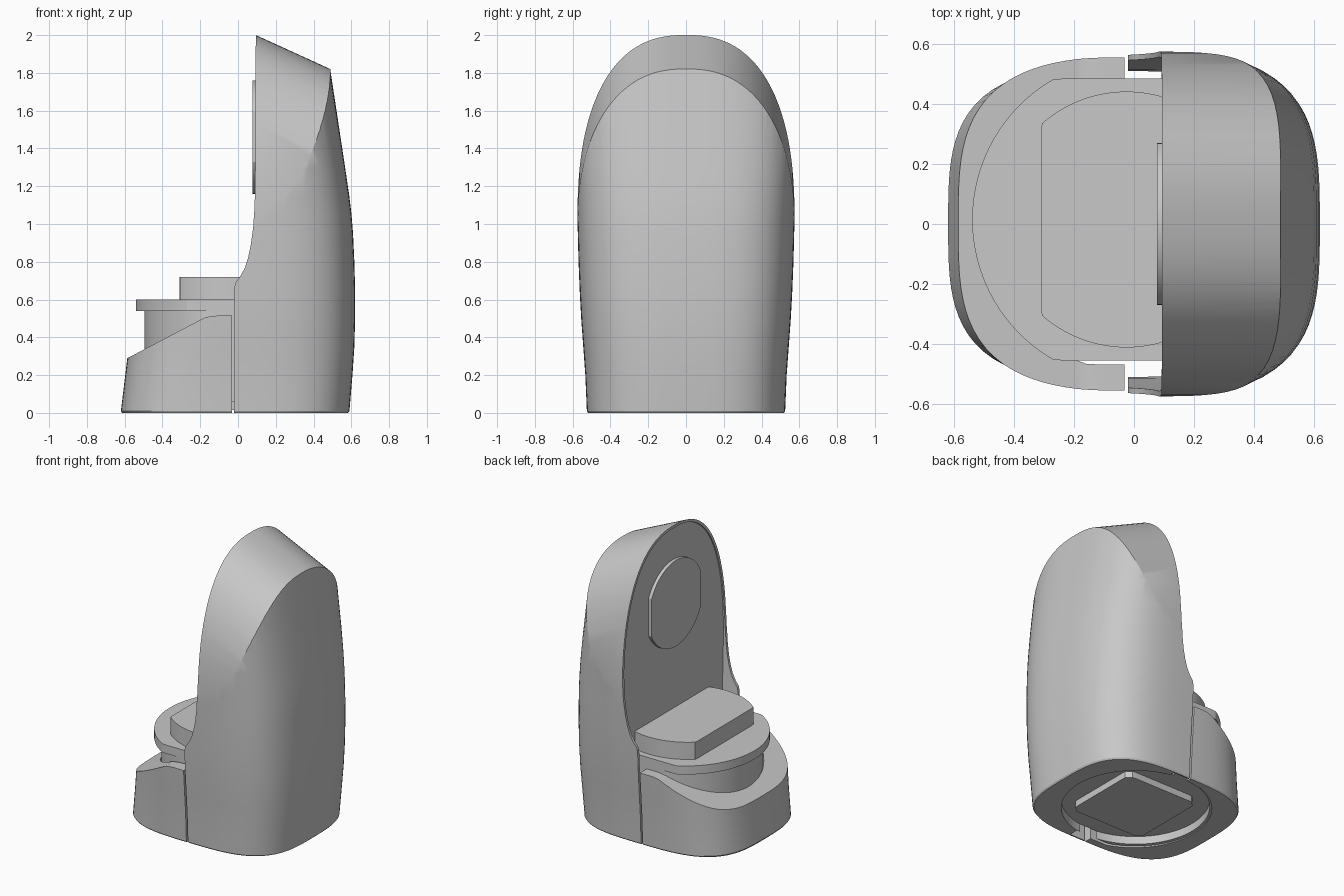
import bpy, bmesh
from math import sin, cos, pi, radians

if "Cube" in bpy.data.objects:
    bpy.data.objects.remove(bpy.data.objects["Cube"])

grey = bpy.data.materials.new("plain grey")
grey.use_nodes = True
COLOUR = (0.58, 0.58, 0.58, 1)
grey.diffuse_color = COLOUR
grey.node_tree.nodes["Principled BSDF"].inputs["Base Color"].default_value = COLOUR

WALL = 0.1        # inner wall plane
MID_Y = 0.015     # centre line of the inner parts
THICK = 0.018     # thickness of the rear shell's rim


def loft(name, rings):
    """Solid through a list of closed rings with equal point counts."""
    bm = bmesh.new()
    loops = [[bm.verts.new(p) for p in ring] for ring in rings]
    n = len(loops[0])
    for a, b in zip(loops, loops[1:]):
        for i in range(n):
            bm.faces.new((a[i], a[(i + 1) % n], b[(i + 1) % n], b[i]))
    bm.faces.new(loops[0][::-1])
    bm.faces.new(loops[-1])
    bmesh.ops.remove_doubles(bm, verts=bm.verts[:], dist=1e-5)
    bmesh.ops.recalc_face_normals(bm, faces=bm.faces[:])
    mesh = bpy.data.meshes.new(name)
    bm.to_mesh(mesh)
    bm.free()
    mesh.materials.append(grey)
    ob = bpy.data.objects.new(name, mesh)
    bpy.context.collection.objects.link(ob)
    return ob


def cut(ob, cutter, operation="DIFFERENCE"):
    """Apply a boolean and discard the cutter."""
    mod = ob.modifiers.new("cut", "BOOLEAN")
    mod.operation, mod.object, mod.solver = operation, cutter, "EXACT"
    bpy.context.view_layer.objects.active = ob
    bpy.ops.object.modifier_apply(modifier=mod.name)
    bpy.data.objects.remove(cutter)


def side_prism(name, profile):
    """Side profile (x, z) extruded across y."""
    return loft(name, [[(x, y, z) for x, z in profile] for y in (-1, 1)])


def clipped_disc(name, centre, radius, z0, z1, x_range=(-9, 9), y_half=9):
    """Upright disc with flats where it is clipped."""
    def ring(z):
        pts = []
        for i in range(96):
            a = 2 * pi * i / 96
            x = min(max(centre[0] + radius * cos(a), x_range[0]), x_range[1])
            y = min(max(radius * sin(a), -y_half), y_half)
            pts.append((x, centre[1] + y, z))
        return pts
    return loft(name, [ring(z0), ring(z1)])


# Stations of the body: height, left reach, right reach, half width
STATIONS = [(0, .614, .583, .519), (.01, .62, .59, .525), (.2, .597, .606, .533),
            (.35, .579, .616, .544), (.5, .56, .62, .555), (.65, .55, .62, .563),
            (.8, .55, .616, .569), (.95, .55, .609, .573), (1.05, .55, .601, .576),
            (1.15, .55, .589, .58), (1.3, .55, .567, .588), (2.1, .55, .446, .605)]


def plan_ring(z, left, right, half, n=112, power=3.3):
    pts = []
    for i in range(n):
        c, s = cos(2 * pi * i / n), sin(2 * pi * i / n)
        k = (abs(c) ** power + abs(s) ** power) ** (-1 / power)
        pts.append((c * k * (right if c > 0 else left), s * k * half, z))
    return pts


def body(name, stations, inset=0):
    return loft(name, [plan_ring(z, l - inset, r - inset, h - inset) for z, l, r, h in stations])


def arch_solid(name, inset=0, power=2.45):
    """Arched prism whose crown slopes down towards the back."""
    def section(x):
        drop = (x - 0.095) * 0.456
        pts = [(x, 0.575 - inset, -0.4), (x, inset - 0.575, -0.4)]
        for i in range(65):
            a = pi - pi * i / 64
            c, s = cos(a), sin(a)
            k = (abs(c) ** power + abs(s) ** power) ** (-1 / power)
            pts.append((x, c * k * (0.575 - inset), 1 + s * k * (1 - inset) - drop))
        return pts
    return loft(name, [section(-0.8), section(0.8)])


# Tall rear shell: body, arched crown and curved front edge
rear_shell = body("rear_shell", STATIONS)
cut(rear_shell, arch_solid("arch"), "INTERSECT")
edge = [(-.02, -.2), (-.02, .66), (-.013, .69), (.01, .72), (.035, .765), (.053, .82),
        (.068, .89), (.08, .98), (.087, 1.08), (.091, 1.2), (.095, 2.2), (1, 2.2), (1, -.2)]
cut(rear_shell, side_prism("front_edge", edge), "INTERSECT")

# Hollow the rear shell in front of its inner wall, leaving a thin rim
hollow = body("hollow", [(-.1, .62, .59, .525)] + STATIONS[2:], THICK)
cut(hollow, arch_solid("hollow_arch", THICK), "INTERSECT")
cut(hollow, side_prism("hollow_limit", [(-1, -.5), (WALL, -.5), (WALL, 2.5), (-1, 2.5)]), "INTERSECT")
cut(rear_shell, hollow)

# Low front shell with a sloping top and a well for the column
front_shell = body("front_shell", STATIONS)
slope = [(-.8, -.2), (-.8, .18), (-.585, .29), (-.21, .487), (-.18, .503), (-.14, .513),
         (-.1, .515), (-.032, .515), (-.032, -.2)]
cut(front_shell, side_prism("top_slope", slope), "INTERSECT")
cut(front_shell, clipped_disc("well", (0, 0), .493, -.1, 1, y_half=.468))

# Inner column, round tray and raised rest
column = clipped_disc("column", (0, MID_Y), .495, .005, .545, (-9, WALL + .005), .465)
tray = clipped_disc("tray", (0, MID_Y), .54, .54, .6, (-9, WALL + .005), .47)
rest = clipped_disc("rest", (-.025, MID_Y), .427, .598, .72, (-.31, WALL + .005))

# Shallow round recess underneath, with a flat-sided foot inside it
for part in (rear_shell, front_shell, column):
    cut(part, clipped_disc("recess", (0, MID_Y), .47, -.1, .06))
foot = clipped_disc("foot", (0, 0), .37, .015, .065, (-.28, .28), .28)

# Flat-sided pad on the inner wall, turned upright
wall_pad = clipped_disc("wall_pad", (0, 0), .3, 0, .03, (-9, 9), .27)
wall_pad.rotation_euler = (0, radians(90), 0)
wall_pad.location = (.077, 0, 1.46)

# Smooth curved walls, crisp edges
for ob in (rear_shell, front_shell, column, tray, rest, foot, wall_pad):
    bpy.ops.object.select_all(action="DESELECT")
    ob.select_set(True)
    bpy.context.view_layer.objects.active = ob
    bpy.ops.object.shade_smooth_by_angle(angle=radians(25))
